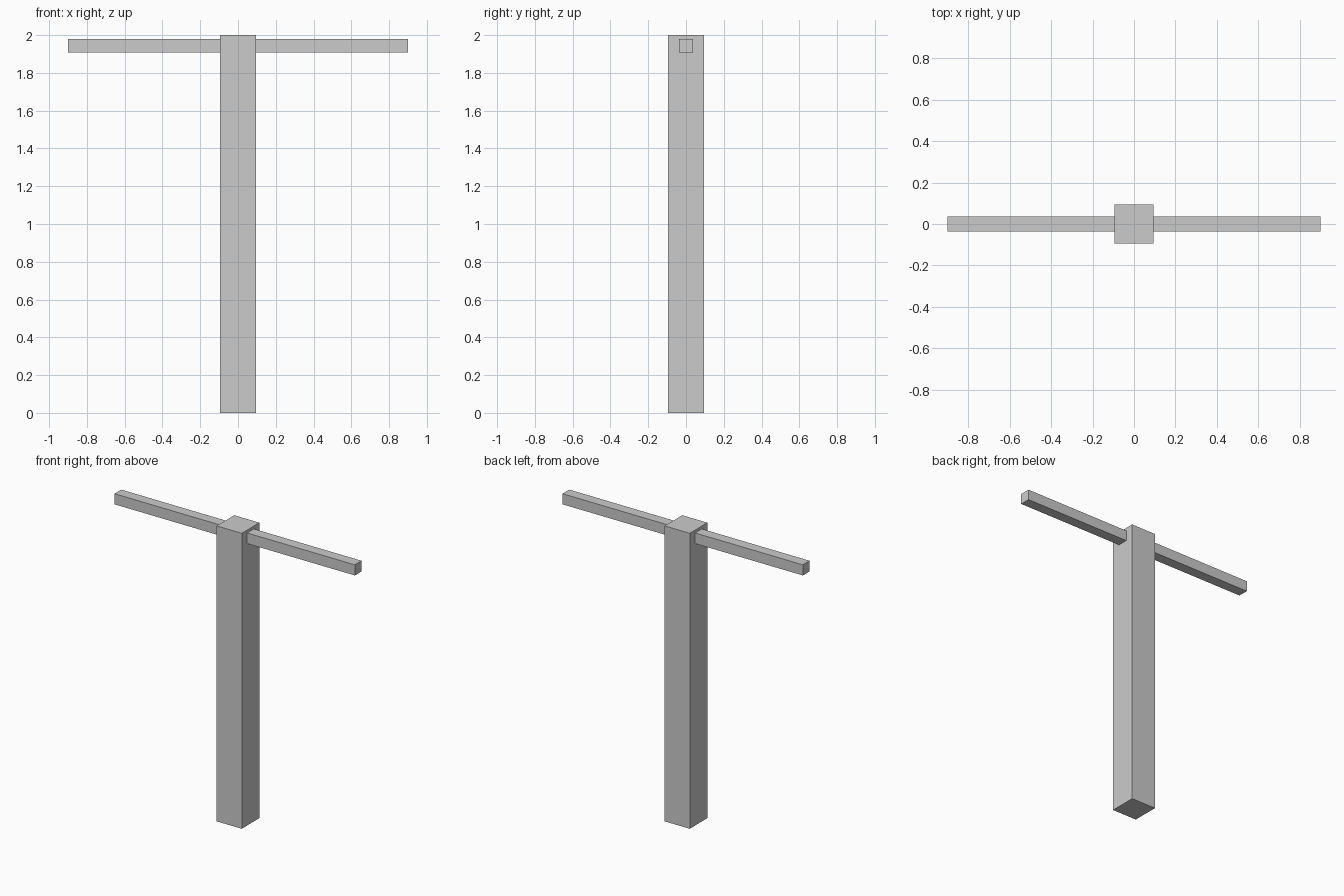
import bpy

if "Cube" in bpy.data.objects:
    bpy.data.objects.remove(bpy.data.objects["Cube"])


def box(name, size, center):
    """Axis-aligned box with its scale applied."""
    bpy.ops.mesh.primitive_cube_add(size=1, location=center)
    obj = bpy.context.object
    obj.name = name
    obj.scale = size
    bpy.ops.object.transform_apply(location=False, rotation=False, scale=True)
    return obj


# Upright square post
box("post", (0.188, 0.188, 2.0), (0, 0, 1.0))

# Thin crossbar passing through the post near its top
box("crossbar", (1.8, 0.072, 0.072), (0, 0, 1.944))
